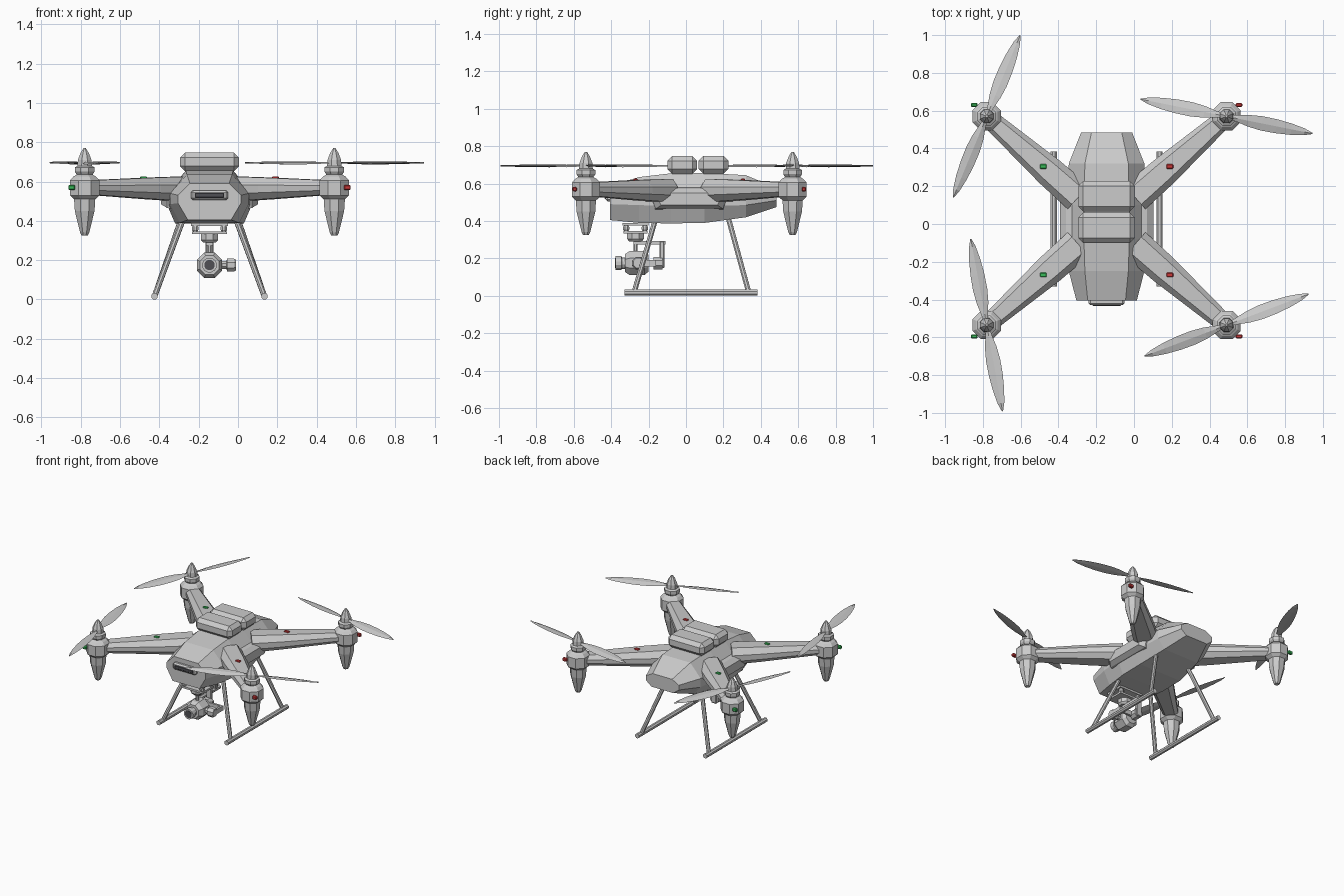
import bpy, bmesh
from math import cos, sin, pi, radians, atan2
from mathutils import Vector, Matrix

if "Cube" in bpy.data.objects:
    bpy.data.objects.remove(bpy.data.objects["Cube"])

CX, CY = -0.145, 0.0175      # drone centre
MX, MY = 0.635, 0.5525       # motor offsets from the centre


def material(name, col):
    m = bpy.data.materials.new(name)
    m.diffuse_color = (*col, 1)
    m.use_nodes = True
    m.node_tree.nodes["Principled BSDF"].inputs["Base Color"].default_value = m.diffuse_color
    return m


RED = material("red_light", (0.6, 0.04, 0.04))
GREEN = material("green_light", (0.04, 0.5, 0.1))
DARK = material("dark_grey", (0.08, 0.08, 0.09))


def finish(name, bm, mat=None):
    bmesh.ops.recalc_face_normals(bm, faces=bm.faces)
    me = bpy.data.meshes.new(name)
    bm.to_mesh(me)
    bm.free()
    ob = bpy.data.objects.new(name, me)
    bpy.context.collection.objects.link(ob)
    if mat:
        me.materials.append(mat)
    return ob


def loft(name, rings, mat=None):
    bm = bmesh.new()
    vs = [[bm.verts.new(p) for p in r] for r in rings]
    n = len(rings[0])
    for a, b in zip(vs, vs[1:]):
        for i in range(n):
            j = (i + 1) % n
            bm.faces.new((a[i], a[j], b[j], b[i]))
    bm.faces.new(vs[0])
    bm.faces.new(vs[-1])
    return finish(name, bm, mat)


def box(name, c, size, bevel=0, mat=None, rot=0):
    bm = bmesh.new()
    bmesh.ops.create_cube(bm, size=1)
    bmesh.ops.scale(bm, vec=size, verts=bm.verts)
    if bevel:
        bmesh.ops.bevel(bm, geom=bm.edges[:], offset=bevel, segments=1, affect='EDGES')
    bmesh.ops.transform(bm, matrix=Matrix.Translation(c) @ Matrix.Rotation(rot, 4, 'Z'), verts=bm.verts)
    return finish(name, bm, mat)


def tube(name, a, b, r, n=8, mat=None, profile=((0, 1), (1, 1))):
    """Turned part between two points; profile = (fraction along, radius factor)."""
    a, b = Vector(a), Vector(b)
    q = (b - a).to_track_quat('Z', 'Y')
    ang = [2 * pi * (i + 0.5) / n for i in range(n)]
    return loft(name, [[a.lerp(b, t) + q @ Vector((cos(k) * r * f, sin(k) * r * f, 0)) for k in ang]
                       for t, f in profile], mat)


# Fuselage: octagonal sections (y, half width, top half, bottom half, z top, z bottom, side high, side low)
sections = [(-0.405, .16, .10, .11, .59, .405, .53, .49),
            (-0.25, .20, .115, .15, .635, .39, .54, .485),
            (-0.08, .215, .12, .175, .655, .387, .54, .48),
            (0.10, .215, .12, .175, .657, .39, .54, .48),
            (0.32, .20, .115, .145, .645, .42, .55, .485),
            (0.485, .135, .08, .09, .575, .475, .545, .51)]
loft("fuselage", [[(CX + x, y, z) for x, z in
                   ((w, lo), (w, hi), (wt, zt), (-wt, zt), (-w, hi), (-w, lo), (-wb, zb), (wb, zb))]
                  for y, w, wt, wb, zt, zb, hi, lo in sections])

# Nose vent
box("nose_vent", (CX, -0.41, .53), (.19, .04, .05), .01)
box("nose_vent_slot", (CX, -0.425, .53), (.15, .02, .025), .004, DARK)

# Battery packs
for i, y in enumerate((-0.02, 0.147)):
    box(f"battery_{i}", (CX, y, .70), (.30, .16, .095), .026)

# Arm, motor, propeller and lights at each corner
blade_angle = {(-1, 1): 67.6, (1, 1): -11.3, (-1, -1): -79.6, (1, -1): 20.7}
motor_profile = [(.325, .016), (.34, .024), (.45, .052), (.51, .056), (.53, .078), (.605, .078),
                 (.625, .06), (.635, .042), (.65, .052), (.672, .052), (.68, .038), (.71, .036),
                 (.745, .022), (.77, .006)]
blade = [(.02, .012), (.06, .018), (.12, .031), (.19, .038), (.27, .037), (.35, .030), (.42, .018), (.464, .003)]

for (sx, sy), deg in blade_angle.items():
    tag = ("front" if sy < 0 else "back") + ("_left" if sx < 0 else "_right")
    mx, my = CX + sx * MX, CY + sy * MY

    # tapered chamfered arm
    d = Vector((sx * 1.0, sy * 0.883, 0)).normalized()
    s = Vector((-d.y, d.x, 0))
    rings = []
    for ox, w, zt, zb in ((.15, .084, .625, .50), (.30, .080, .620, .51), (.635, .048, .605, .535)):
        p = Vector((CX + sx * ox, CY + sy * (MY - (MX - ox) * .883), 0))
        h = zt - zb
        rings.append([p + s * (w * u) + Vector((0, 0, zb + h * v)) for u, v in
                      ((1, .3), (1, .65), (.6, 1), (-.6, 1), (-1, .65), (-1, .3), (-.6, 0), (.6, 0))])
    loft(f"arm_{tag}", rings)

    # motor pod with spinner
    loft(f"motor_{tag}", [[(mx + r * cos(a) / .96, my + r * sin(a) / .96, z)
                           for a in [pi / 8 + i * pi / 4 for i in range(8)]] for z, r in motor_profile])

    # two pitched blades
    for k in (0, 1):
        a = radians(deg) + k * pi
        u, v = Vector((cos(a), sin(a), 0)), Vector((-sin(a), cos(a), 0))
        hand = sx * sy
        o = Vector((mx, my, .695))
        loft(f"blade_{tag}_{k}", [[o + u * r + v * (w * c) + Vector((0, 0, hand * w * c * .2 + t))
                                   for c, t in ((1, 0), (0, .005), (-1, 0), (0, -.003))] for r, w in blade])

    # navigation lights
    col = GREEN if sx < 0 else RED
    box(f"motor_light_{tag}", (mx + sx * .066, my + sy * .06, .57), (.035, .022, .025), .005, col)
    box(f"arm_light_{tag}", (CX + sx * .335, CY + sy * .287, .617), (.036, .024, .018), .004, col)

for sx in (-1, 1):
    side = "left" if sx < 0 else "right"
    # shoulder block between arm roots
    loft(f"shoulder_{side}", [[(CX + sx * x, CY + y, z) for y, z in
                               ((-b, zl), (b, zl), (b + .02, zm), (b, zh), (-b, zh), (-b - .02, zm))]
                              for x, b, zl, zm, zh in ((.12, .19, .45, .52, .585), (.215, .18, .465, .52, .575),
                                                       (.247, .15, .485, .52, .55))])
    # landing gear
    tube(f"skid_{side}", (CX + sx * .28, -.33, .017), (CX + sx * .28, .383, .017), .0175)
    tube(f"front_leg_{side}", (CX + sx * .278, -.277, .02), (CX + sx * .13, -.16, .42), .0145)
    tube(f"back_leg_{side}", (CX + sx * .278, .335, .02), (CX + sx * .13, .217, .45), .0145)

# Gimbal mount: plates and dampers
GY = -0.27
box("gimbal_top_plate", (CX, GY, .382), (.19, .14, .014))
box("gimbal_lower_plate", (CX, GY, .34), (.18, .13, .014))
for sx in (-1, 1):
    for sy in (-1, 1):
        x, y = CX + sx * .073, GY + sy * .05
        tube("damper", (x, y, .343), (x, y, .38), .018, 8, None, ((0, .55), (.3, 1), (.7, 1), (1, .55)))
tube("yaw_motor", (CX, GY, .29), (CX, GY, .335), .048, 8, None, ((0, .75), (.3, 1), (1, 1)))
tube("yaw_shaft", (CX, GY, .23), (CX, GY, .30), .012)

# Yoke running back, down, then to the side of the camera
box("yoke_top", (CX, -.195, .283), (.035, .17, .018))
box("yoke_back", (CX, -.128, .22), (.04, .026, .145), .004)
tube("roll_motor", (CX, -.175, .175), (CX, -.125, .175), .036)
box("tilt_bracket_back", (CX + .06, -.168, .175), (.14, .016, .035))
box("tilt_bracket_side", (CX + .128, -.215, .175), (.016, .11, .035))
tube("tilt_motor", (CX + .06, -.255, .175), (CX + .135, -.255, .175), .036, 8, None,
     ((0, .6), (.35, .6), (.4, 1), (.85, 1), (1, .8)))

# Camera
tube("camera_body", (CX, -.20, .175), (CX, -.325, .175), .07, 8, None,
     ((0, .7), (.18, 1), (.8, 1), (1, .75)))
tube("camera_lens", (CX, -.32, .175), (CX, -.378, .175), .038, 12, None,
     ((0, .85), (.4, .85), (.45, 1), (1, 1)))
tube("lens_glass", (CX, -.37, .175), (CX, -.38, .175), .027, 12, DARK)
